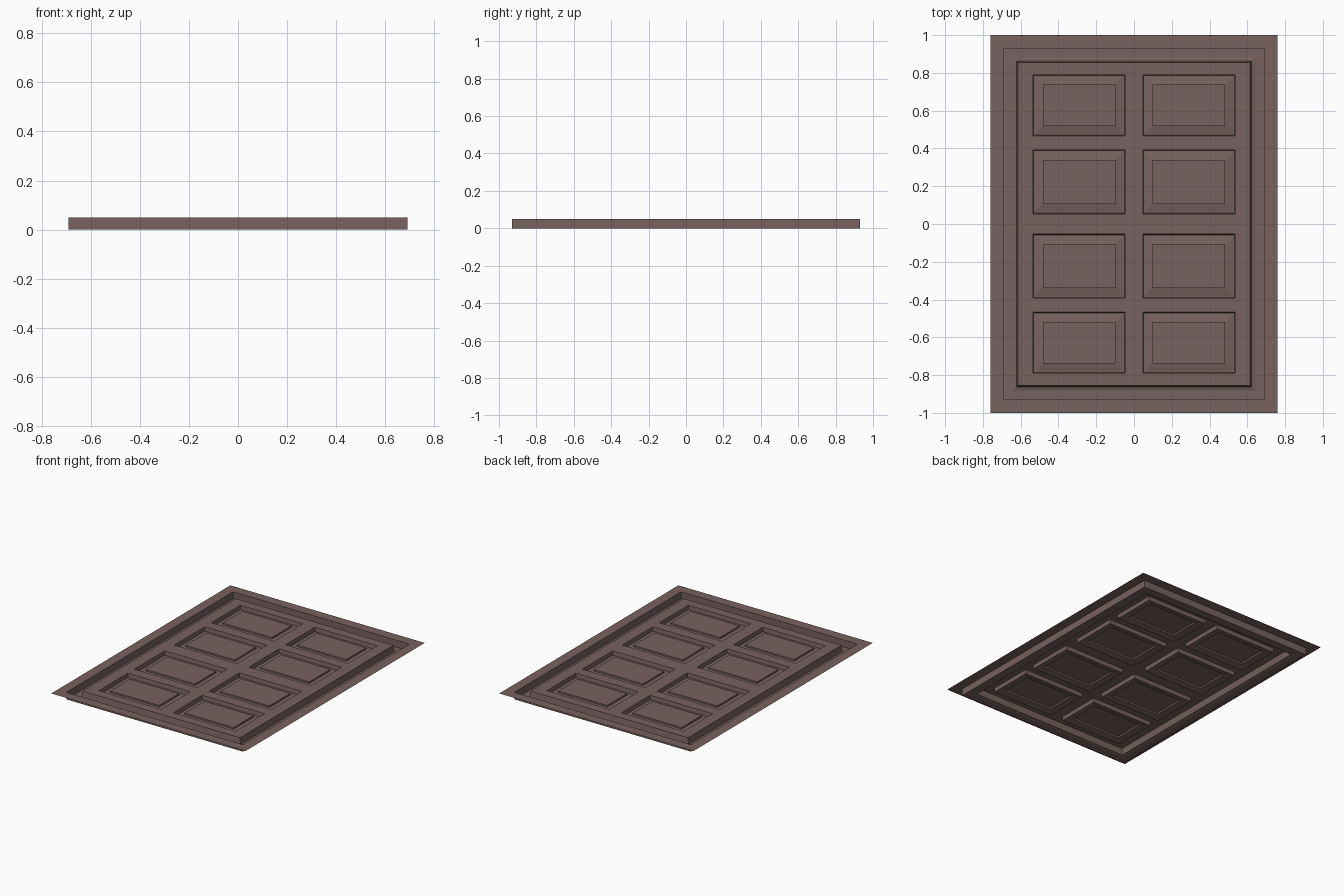
import bpy, bmesh

if "Cube" in bpy.data.objects:
    bpy.data.objects.remove(bpy.data.objects["Cube"])

brown = bpy.data.materials.new("dull brown")
brown.diffuse_color = (0.185, 0.122, 0.114, 1)
brown.use_nodes = True
brown.node_tree.nodes["Principled BSDF"].inputs["Base Color"].default_value = brown.diffuse_color

TOP_Z = 0.05


def finish(name, bm):
    bmesh.ops.remove_doubles(bm, verts=bm.verts, dist=1e-5)
    me = bpy.data.meshes.new(name)
    bm.to_mesh(me)
    bm.free()
    me.materials.append(brown)
    ob = bpy.data.objects.new(name, me)
    bpy.context.collection.objects.link(ob)
    return ob


def ring_sheet(bm, rect, steps, cap):
    """Nested rectangles: each step is (inset, z); cap closes the innermost one."""
    x0, x1, y0, y1 = rect
    prev = None
    for d, z in steps:
        ring = [bm.verts.new(p) for p in ((x0 + d, y0 + d, z), (x1 - d, y0 + d, z),
                                          (x1 - d, y1 - d, z), (x0 + d, y1 - d, z))]
        if prev:
            for i in range(4):
                j = (i + 1) % 4
                bm.faces.new((prev[i], prev[j], ring[j], ring[i]))
        prev = ring
    if cap:
        bm.faces.new(prev)


# Outer frame: top flange, wall down into a channel, sloped foot, wall up to the field
bm = bmesh.new()
ring_sheet(bm, (-0.76, 0.76, -1, 1),
           [(0, TOP_Z), (0.07, TOP_Z), (0.07, 0), (0.118, 0),
            (0.138, 0.006), (0.145, TOP_Z)], cap=False)
finish("frame", bm)

# Panel openings: two columns by four rows
cols = [(-0.535, -0.047), (0.047, 0.535)]
rows = [(-0.79, -0.467), (-0.392, -0.053), (0.053, 0.392), (0.467, 0.79)]

# Flat field of rails and stiles around the openings
xs = [-0.615] + [v for c in cols for v in c] + [0.615]
ys = [-0.855] + [v for r in rows for v in r] + [0.855]
bm = bmesh.new()
for i in range(len(xs) - 1):
    for j in range(len(ys) - 1):
        if i % 2 and j % 2:
            continue
        bm.faces.new([bm.verts.new((x, y, TOP_Z)) for x, y in (
            (xs[i], ys[j]), (xs[i + 1], ys[j]),
            (xs[i + 1], ys[j + 1]), (xs[i], ys[j + 1]))])
finish("rails_and_stiles", bm)

# Raised panels: groove, gentle slope, then a small upright step to the flat centre
for c, col in enumerate(cols):
    for r, row in enumerate(rows):
        bm = bmesh.new()
        ring_sheet(bm, col + row, [(0, TOP_Z), (0.004, 0.022), (0.011, 0.022),
                                   (0.052, 0.03), (0.052, 0.042)], cap=True)
        finish(f"panel_{c + 1}_{r + 1}", bm)
